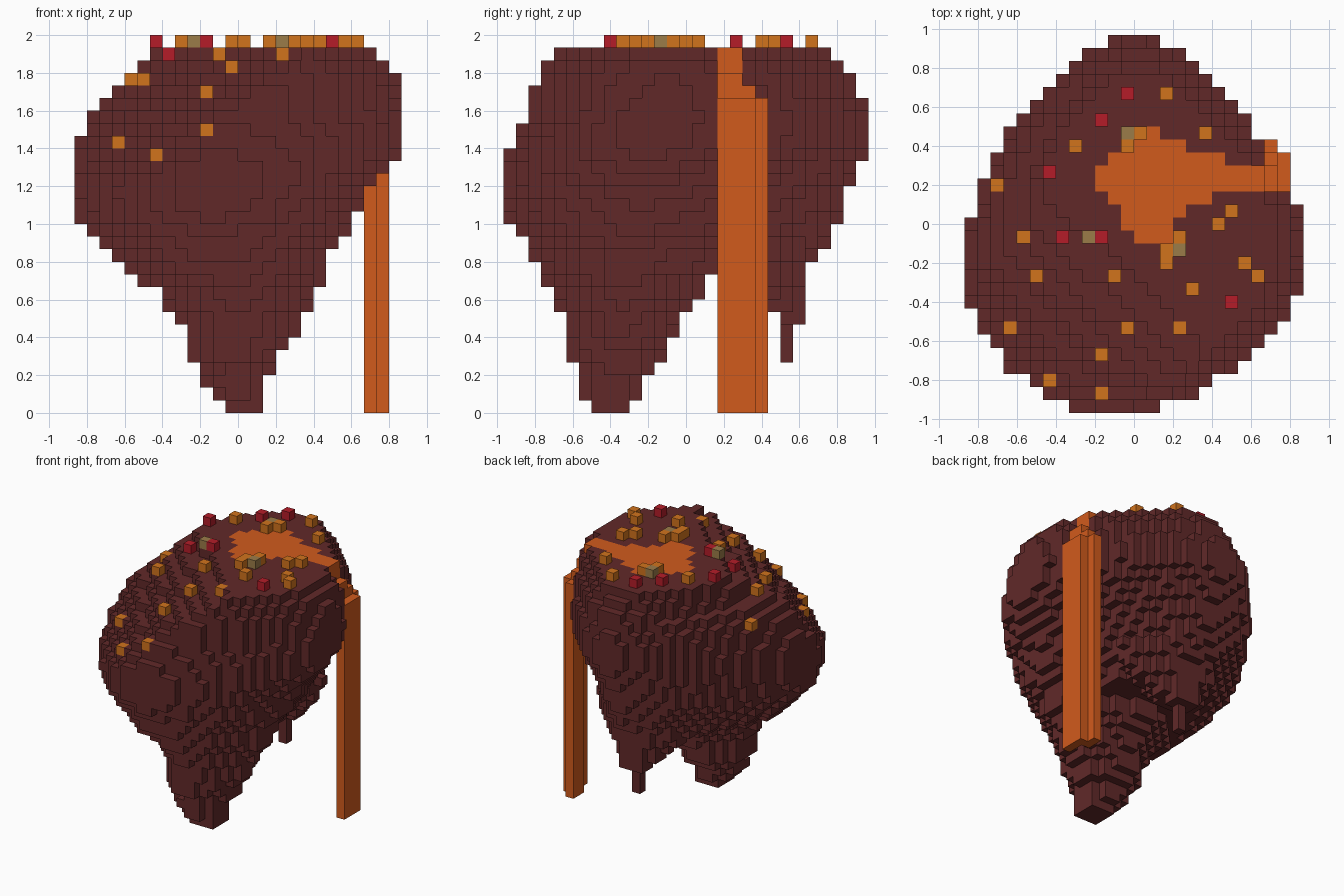
import bpy
import bmesh

old = bpy.data.objects.get("Cube")
if old:
    bpy.data.objects.remove(old, do_unlink=True)

UNIT = 2 / 30        # edge of one block
TOP = 28             # highest ground layer


def material(name, rgb):
    mat = bpy.data.materials.new(name)
    mat.use_nodes = True
    mat.diffuse_color = (*rgb, 1)
    mat.node_tree.nodes["Principled BSDF"].inputs["Base Color"].default_value = (*rgb, 1)
    return mat


def center(cell):
    i, j, k = cell
    return (i + 0.5) * UNIT, j * UNIT, (k + 0.5) * UNIT


def section(profile, z):
    """Interpolate (xmin, xmax, ymin, ymax) at height z."""
    for low, high in zip(profile, profile[1:]):
        if low[0] <= z <= high[0]:
            t = (z - low[0]) / (high[0] - low[0])
            return [a + (b - a) * t for a, b in zip(low[1:], high[1:])]
    return None


def inside(x, y, bounds, cx, cy, powers):
    """Superellipse test with separate reach and roundness per quadrant."""
    xmin, xmax, ymin, ymax = bounds
    u = (x - cx) / ((xmax if x > cx else xmin) - cx)
    v = (y - cy) / ((ymax if y > cy else ymin) - cy)
    p = powers[(y > cy) * 2 + (x > cx)]
    return u ** p + v ** p <= 1


def in_body(x, y, z):
    """Main mass: its middle drifts forward towards the bottom."""
    bounds = section(BODY, z)
    if not bounds:
        return False
    cy = -.33 + .24 * (z - .7)
    cx = .03 if y > cy else -.16
    return inside(x, y, bounds, cx, cy, (1.75, 2, 1.7, 1.45))


def in_root(profile, x, y, z):
    bounds = section(profile, z)
    if not bounds:
        return False
    cx, cy = (bounds[0] + bounds[1]) / 2, (bounds[2] + bounds[3]) / 2
    return inside(x, y, bounds, cx, cy, (1.5,) * 4)


def build_blocks(name, cells, mat, solid):
    """Mesh the faces of a set of block cells that no solid cell covers."""
    bm = bmesh.new()
    corners = {}

    def corner(p):
        if p not in corners:
            corners[p] = bm.verts.new((p[0] * UNIT, (p[1] - 0.5) * UNIT, p[2] * UNIT))
        return corners[p]

    for cell in sorted(cells):
        for axis in range(3):
            for side in (0, 1):
                near = list(cell)
                near[axis] += 2 * side - 1
                if tuple(near) in solid:
                    continue
                loop = []
                for a, b in ((0, 0), (1, 0), (1, 1), (0, 1)):
                    p = list(cell)
                    p[axis] += side
                    p[(axis + 1) % 3] += a
                    p[(axis + 2) % 3] += b
                    loop.append(corner(tuple(p)))
                bm.faces.new(loop if side else loop[::-1])
    mesh = bpy.data.meshes.new(name)
    bm.to_mesh(mesh)
    bm.free()
    mesh.materials.append(mat)
    obj = bpy.data.objects.new(name, mesh)
    bpy.context.collection.objects.link(obj)


# Height profiles: z, xmin, xmax, ymin, ymax
BODY = [(.72, -.53, .45, -.77, .5), (.84, -.66, .46, -.83, .7),
        (.97, -.79, .58, -.89, .78), (1.04, -.85, .6, -.945, .82),
        (1.2, -.88, .7, -.985, .87), (1.3, -.87, .79, -.97, .91),
        (1.37, -.86, .85, -.945, .95), (1.44, -.845, .87, -.91, .97),
        (1.5, -.81, .88, -.88, .98), (1.57, -.79, .88, -.86, .97),
        (1.64, -.75, .87, -.86, .945), (1.7, -.69, .86, -.86, .91),
        (1.77, -.56, .845, -.86, .89), (1.84, -.55, .8, -.86, .83),
        (1.94, -.53, .72, -.84, .77)]
FRONT_ROOT = [(0, -.07, .14, -.51, -.29), (.05, -.07, .14, -.51, -.29),
              (.1, -.14, .14, -.57, -.23), (.17, -.2, .15, -.58, -.22),
              (.24, -.21, .21, -.58, -.12), (.3, -.28, .22, -.64, -.1),
              (.44, -.29, .33, -.65, -.05), (.5, -.34, .34, -.66, -.02),
              (.63, -.41, .41, -.71, .1), (.7, -.54, .47, -.77, .1),
              (.84, -.67, .48, -.83, .25)]
BACK_ROOT = [(.27, -.01, .08, .48, .58), (.46, -.01, .08, .48, .58),
             (.5, -.08, .14, .47, .64), (.57, -.14, .2, .37, .64),
             (.75, -.3, .36, .17, .66), (.9, -.42, .45, .05, .72)]

# Earth: domed top that falls away at one front corner, with two roots below
earth = set()
for i in range(-13, 13):
    for j in range(-14, 15):
        for k in range(TOP + 1):
            x, y, z = center((i, j, k))
            slope = max(0, -.66 * x - .75 * y - max(0, x - .3))
            if z > (TOP + 1) * UNIT - .78 * slope ** 2:
                continue
            if (in_body(x, y, z) or in_root(FRONT_ROOT, x, y, z)
                    or in_root(BACK_ROOT, x, y, z)):
                earth.add((i, j, k))

# Lava pool with its channel, row by row: first and last column
POOL = {7: (0, 1), 6: (-1, 3), 5: (-2, 6), 4: (-3, 9), 3: (-3, 9),
        2: (-2, 5), 1: (-1, 3), 0: (-1, 2), -1: (0, 2)}
pool = {(i, j, TOP) for j, (a, b) in POOL.items() for i in range(a, b + 1)}

# Lava fall stepping over the rim: column, row, bottom layer, top layer
FALL = [(9, 3, 25, 27), (9, 4, 25, 27), (10, 3, 20, 26), (10, 4, 20, 26),
        (10, 5, 0, 25), (10, 6, 0, 24),
        (11, 3, 0, 24), (11, 4, 0, 24), (11, 5, 0, 24)]
fall = {(i, j, k) for i, j, a, b in FALL for k in range(a, b + 1)}

# Earth gives way to the lava and never covers the fall from above or outside
notch = {(i, j, k) for i, j, _, top in FALL if i > 9 for k in range(top, TOP + 1)}
notch |= {(12, j, k) for j in range(3, 7) for k in range(TOP + 1)}
earth -= pool | fall | notch
ground = earth | pool | fall

# Loose stones lying on the surface: column, row
OCHRE = [(2, 10), (5, 7), (-5, 6), (0, 7), (-1, 6), (-11, 3), (7, 1), (6, 0),
         (-9, -1), (3, -1), (2, -2), (2, -3), (-2, -4), (-8, -4), (8, -3),
         (9, -4), (4, -5), (-10, -8), (-1, -8), (3, -8), (-3, -10),
         (-7, -12), (-3, -13)]
RED = [(-1, 10), (-3, 8), (-7, 4), (-6, -1), (-3, -1), (7, -6)]
OLIVE = [(-1, 7), (-4, -1), (3, -2)]


def stones(name, spots, mat):
    """Set one block on the ground at each spot."""
    cells = {(i, j, max(k for k in range(TOP + 1) if (i, j, k) in ground) + 1)
             for i, j in spots}
    build_blocks(name, cells, mat, cells)


lava = material("lava orange", (.64, .104, .012))
build_blocks("earth_island", earth, material("dark red brown", (.12, .022, .022)), ground)
build_blocks("lava_pool", pool, lava, ground)
build_blocks("lava_fall", fall, lava, ground)
stones("ochre_stones", OCHRE, material("ochre", (.64, .172, .012)))
stones("red_stones", RED, material("crimson", (.46, .012, .022)))
stones("olive_stones", OLIVE, material("olive tan", (.33, .2, .066)))
